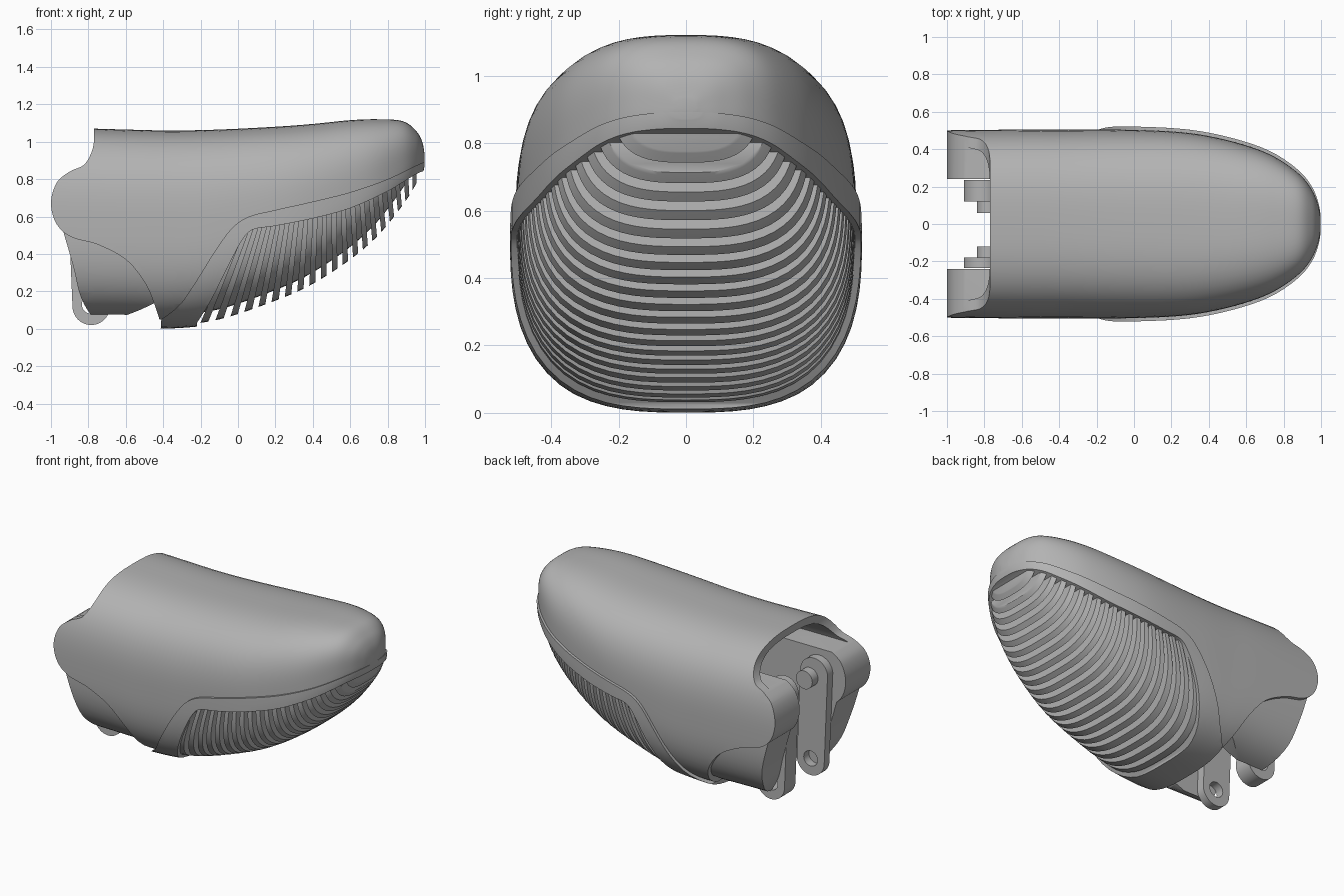
import bpy, bmesh, math

if "Cube" in bpy.data.objects:
    bpy.data.objects.remove(bpy.data.objects["Cube"], do_unlink=True)

grey = bpy.data.materials.new("plain grey")
grey.use_nodes = True
grey.diffuse_color = (0.45, 0.45, 0.45, 1)
grey.node_tree.nodes["Principled BSDF"].inputs["Base Color"].default_value = (0.45, 0.45, 0.45, 1)


def smooth(pts, steps=6):
    """Catmull-Rom curve through points of any dimension."""
    out = []
    for i in range(len(pts) - 1):
        a, b, c, d = (pts[max(i - 1, 0)], pts[i], pts[i + 1], pts[min(i + 2, len(pts) - 1)])
        for k in range(steps):
            t = k / steps
            out.append(tuple(q + t * ((r - p) / 2 + t * ((p - 2.5 * q + 2 * r - s / 2)
                       + t * (1.5 * (q - r) + (s - p) / 2))) for p, q, r, s in zip(a, b, c, d)))
    return out + [tuple(pts[-1])]


def make(name, bm):
    bmesh.ops.recalc_face_normals(bm, faces=bm.faces)
    mesh = bpy.data.meshes.new(name)
    bm.to_mesh(mesh)
    bm.free()
    mesh.materials.append(grey)
    obj = bpy.data.objects.new(name, mesh)
    bpy.context.scene.collection.objects.link(obj)
    return obj


def prism(name, outlines, y0, y1):
    """Side outlines (x, z) extruded from y0 to y1."""
    bm = bmesh.new()
    for pts in outlines:
        face = bm.faces.new([bm.verts.new((x, y0, z)) for x, z in pts])
        ext = bmesh.ops.extrude_face_region(bm, geom=[face])["geom"]
        bmesh.ops.translate(bm, vec=(0, y1 - y0, 0),
                            verts=[v for v in ext if isinstance(v, bmesh.types.BMVert)])
    return make(name, bm)


# Finger sections: x, bottom, top, half width
SECTIONS = smooth([
    (-1.1, .03, 1.08, .5), (-.6, .025, 1.065, .505), (-.35, .02, 1.06, .505),
    (-.1, .05, 1.065, .505), (.2, .15, 1.08, .495), (.4, .24, 1.095, .47),
    (.6, .37, 1.115, .42), (.75, .5, 1.12, .36), (.88, .66, 1.11, .27),
    (.95, .77, 1.06, .185), (.985, .84, 1.0, .1), (.998, .89, .93, .03)])


def loft(name, inset=0, sides=72, power=2.9):
    bm, rings = bmesh.new(), []
    for x, bot, top, w in SECTIONS:
        x *= 1 - max(inset, 0) / 2
        mid, h, w = (bot + top) / 2, max((top - bot) / 2 - inset, .01), max(w - inset, .01)
        ring = []
        for k in range(sides):
            c, s = (f(math.tau * k / sides) for f in (math.cos, math.sin))
            r = (abs(c) ** power + abs(s) ** power) ** (-1 / power)
            ring.append(bm.verts.new((x, w * r * c, mid + h * r * s)))
        rings.append(ring)
    for a, b in zip(rings, rings[1:]):
        for k in range(sides):
            n = (k + 1) % sides
            bm.faces.new((a[k], a[n], b[n], b[k]))
    bm.faces.new(rings[0])
    bm.faces.new(rings[-1])
    return make(name, bm)


def boolean(obj, cutter, mode):
    mod = obj.modifiers.new("cut", "BOOLEAN")
    mod.operation, mod.solver, mod.object = mode, "EXACT", cutter
    bpy.context.view_layer.objects.active = obj
    bpy.ops.object.modifier_apply(modifier=mod.name)
    return obj


def clip(obj, *outlines):
    cutter = prism("clip_cutter", outlines, -.8, .8)
    boolean(obj, cutter, "INTERSECT")
    bpy.data.objects.remove(cutter, do_unlink=True)
    return obj


def circle(cx, cz, r, a0=0, a1=360, n=32):
    return [(cx + r * math.cos(math.radians(a0 + (a1 - a0) * k / n)),
             cz + r * math.sin(math.radians(a0 + (a1 - a0) * k / n))) for k in range(n)]


# Side outlines
rim_top = smooth([(1.1, .92), (.98, .885), (.8, .8), (.6, .73), (.4, .68), (.2, .635), (.06, .6),
                  (-.03, .54), (-.12, .42), (-.22, .26), (-.31, .13), (-.41, .05)])
rim_low = smooth([(1.1, .87), (.97, .835), (.8, .735), (.6, .645), (.4, .59), (.2, .55), (.08, .53),
                  (.02, .47), (-.06, .32), (-.14, .16), (-.22, .03)])
ear = smooth([(-.77, 1.07), (-.775, .97), (-.82, .88), (-.9, .84), (-.97, .78), (-1, .67),
              (-.97, .56), (-.89, .49), (-.75, .45), (-.6, .37), (-.5, .25), (-.45, .14),
              (-.42, .05)])
guard_outline = [(-.5, .6), (-.96, .6)] + smooth([(-.94, .54), (-.88, .33), (-.84, .17), (-.77, .06),
                (-.68, .05), (-.55, .09), (-.42, .15)]) + [(-.4, .4)]

# Cutters for the hinge slot and the hollow under the roof
slot = prism("slot_cutter", [[(-1.3, -.2), (-.47, -.2), (-.44, .25), (-.2, .4), (-.2, .9),
                              (-.3, 1), (-1.3, 1)]], -.24, .24)
hollow = clip(loft("hollow_cutter", .05), [(-1.2, .84), (-.35, .84), (-.3, 1.2), (-1.2, 1.2)])

# Outer shell with side ears
shell = clip(loft("outer_shell"), [(1.1, 1.3), (-.77, 1.3)] + ear + rim_top[::-1])
boolean(shell, slot, "DIFFERENCE")
boolean(shell, hollow, "DIFFERENCE")

# Lower side guards
guard = clip(loft("hinge_guards", .025), guard_outline)
boolean(guard, slot, "DIFFERENCE")

# Raised rim around the pad
rim = clip(loft("pad_rim", -.018), rim_top + [(-.42, -.1), (-.22, -.1)] + rim_low[::-1])

# Pad core beneath the slats
core = clip(loft("pad_core", .055),
            [(-.38, -.1), (1.1, -.1), (1.1, .9), (.3, .75), (0, .7), (-.38, .1)])


# Fanned slats across the pad
def bottom(x):
    return min(SECTIONS, key=lambda s: abs(s[0] - x))[1]


def slat_point(t, f):
    xb = -.2 + 1.17 * (1.4 * t - .4 * t * t)
    zb, xt, zt = bottom(xb), .02 + .96 * t, .54 + .32 * t
    return (xb + f * (xt - xb), zb + f * (zt - zb))


COUNT = 20
slats_outlines = []
for i in range(COUNT):
    t0, t1 = i / COUNT, (i + .52) / COUNT
    slats_outlines.append([slat_point(t0, -.25), slat_point(t1, -.25),
                           slat_point(t1, 1.25), slat_point(t0, 1.25)])
slats = clip(loft("pad_slats"), rim_low + [(-.22, -.2), (1.1, -.2)])
clip(slats, *slats_outlines)

# Hinge links with pins
parts = [shell, guard, rim, core, slats]
link_outline = circle(-.81, .7, .1, 0, 180) + circle(-.785, .12, .1, 180, 360)
for side, y0, y1, pin in (("back", .12, .235, .06), ("front", -.235, -.18, -.12)):
    link = prism(side + "_link", [link_outline], y0, y1)
    eye = prism("eye_cutter", [circle(-.785, .13, .05)], -.5, .5)
    boolean(link, eye, "DIFFERENCE")
    bpy.data.objects.remove(eye, do_unlink=True)
    inner = y0 if side == "back" else y1
    parts += [link, prism(side + "_pin", [circle(-.78, .67, .06)],
                          min(inner, pin), max(inner, pin))]

for helper in (slot, hollow):
    bpy.data.objects.remove(helper, do_unlink=True)

# Smooth shading with sharp edges kept
bpy.ops.object.select_all(action="DESELECT")
for obj in parts:
    obj.select_set(True)
bpy.context.view_layer.objects.active = shell
bpy.ops.object.shade_smooth_by_angle(angle=math.radians(35))
